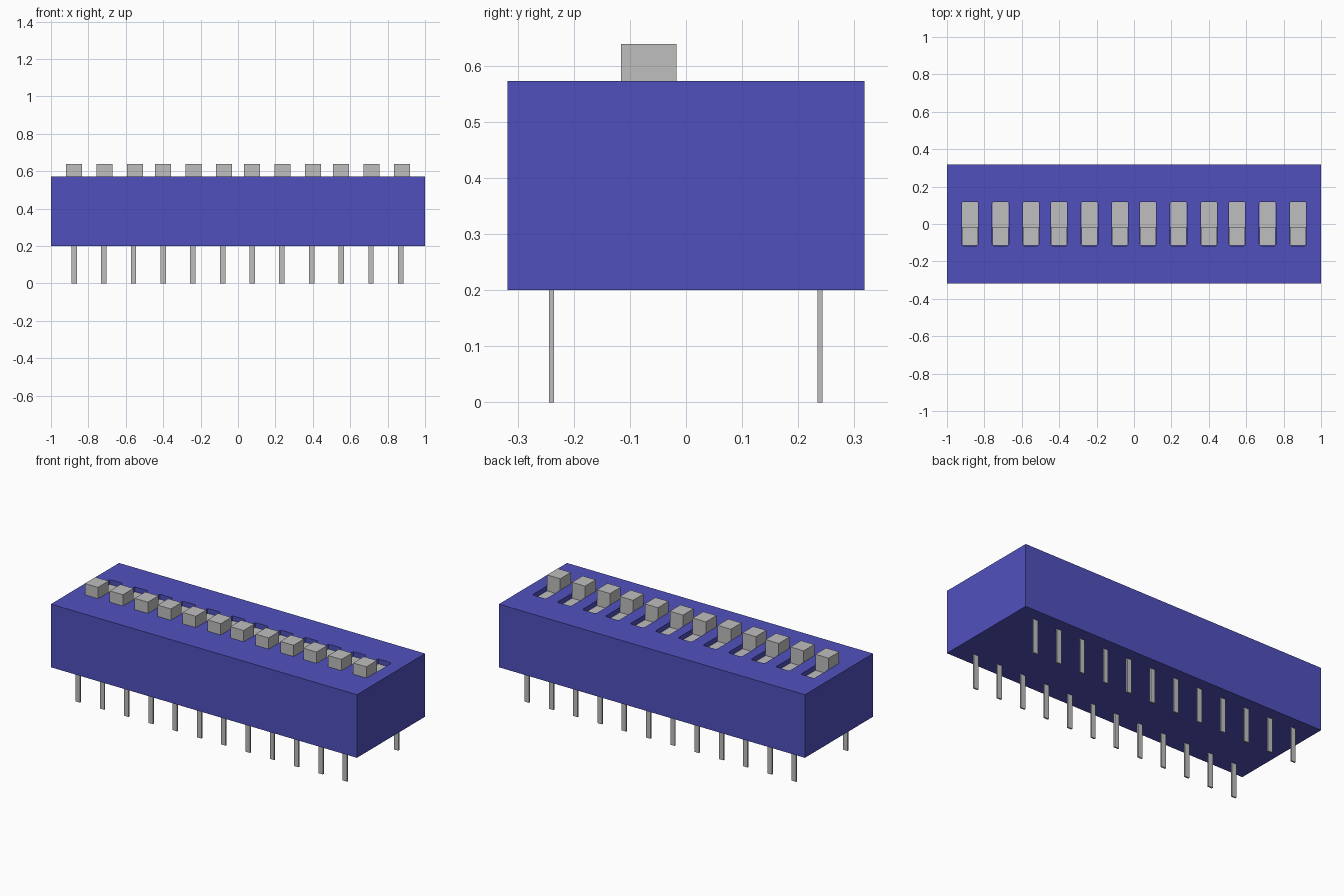
import bpy
import bmesh
from mathutils import Matrix

cube = bpy.data.objects.get("Cube")
if cube:
    bpy.data.objects.remove(cube, do_unlink=True)


def material(name, color):
    m = bpy.data.materials.new(name)
    m.diffuse_color = color
    m.use_nodes = True
    m.node_tree.nodes["Principled BSDF"].inputs["Base Color"].default_value = color
    return m


blue = material("blue plastic", (0.081, 0.081, 0.515, 1))
grey = material("light grey", (0.52, 0.52, 0.52, 1))


def boxes(name, mat, bounds, corner=0):
    """One object made of boxes, each (x0, x1, y0, y1, z0, z1)."""
    bm = bmesh.new()
    for x0, x1, y0, y1, z0, z1 in bounds:
        place = Matrix.Translation(((x0 + x1) / 2, (y0 + y1) / 2, (z0 + z1) / 2))
        size = Matrix.Diagonal((x1 - x0, y1 - y0, z1 - z0, 1))
        bmesh.ops.create_cube(bm, size=1, matrix=place @ size)
    if corner:
        upright = [e for e in bm.edges
                   if abs(e.verts[0].co.z - e.verts[1].co.z) > 0.001]
        bmesh.ops.bevel(bm, geom=upright, offset=corner, segments=2,
                        profile=0.5, affect='EDGES')
    me = bpy.data.meshes.new(name)
    bm.to_mesh(me)
    bm.free()
    me.materials.append(mat)
    ob = bpy.data.objects.new(name, me)
    bpy.context.collection.objects.link(ob)
    return ob


TOP = 0.573
FLOOR = TOP - 0.03
# Switches sit in four groups of three
switch_x = [-0.877 + 0.476 * g + 0.163 * i for g in range(4) for i in range(3)]
pin_x = [-0.876 + 0.1587 * i for i in range(12)]

# Housing with a row of shallow slots
housing = boxes("housing", blue, [(-1, 1, -0.318, 0.318, 0.2, TOP)])
cutter = boxes("slot_cutter", blue,
               [(x - 0.0445, x + 0.0445, -0.117, 0.119, FLOOR, TOP + 0.1)
                for x in switch_x], corner=0.01)
cutter.hide_render = True
cut = housing.modifiers.new("slots", 'BOOLEAN')
cut.operation = 'DIFFERENCE'
cut.solver = 'EXACT'
cut.object = cutter
bpy.context.view_layer.objects.active = housing
bpy.ops.object.modifier_apply(modifier=cut.name)
bpy.data.objects.remove(cutter, do_unlink=True)

# Slot floors and raised switch levers
for n, x in enumerate(switch_x, 1):
    boxes(f"slot_floor_{n}", grey,
          [(x - 0.043, x + 0.043, -0.115, 0.117, FLOOR - 0.005, FLOOR + 0.002)])
    boxes(f"switch_lever_{n}", grey,
          [(x - 0.043, x + 0.043, -0.116, -0.017, FLOOR, 0.639)])

# Two rows of flat pins
for row, y in (("front", -0.24), ("back", 0.239)):
    for n, x in enumerate(pin_x, 1):
        boxes(f"{row}_pin_{n}", grey,
              [(x - 0.0145, x + 0.0145, y - 0.0045, y + 0.0045, 0, 0.21)])
